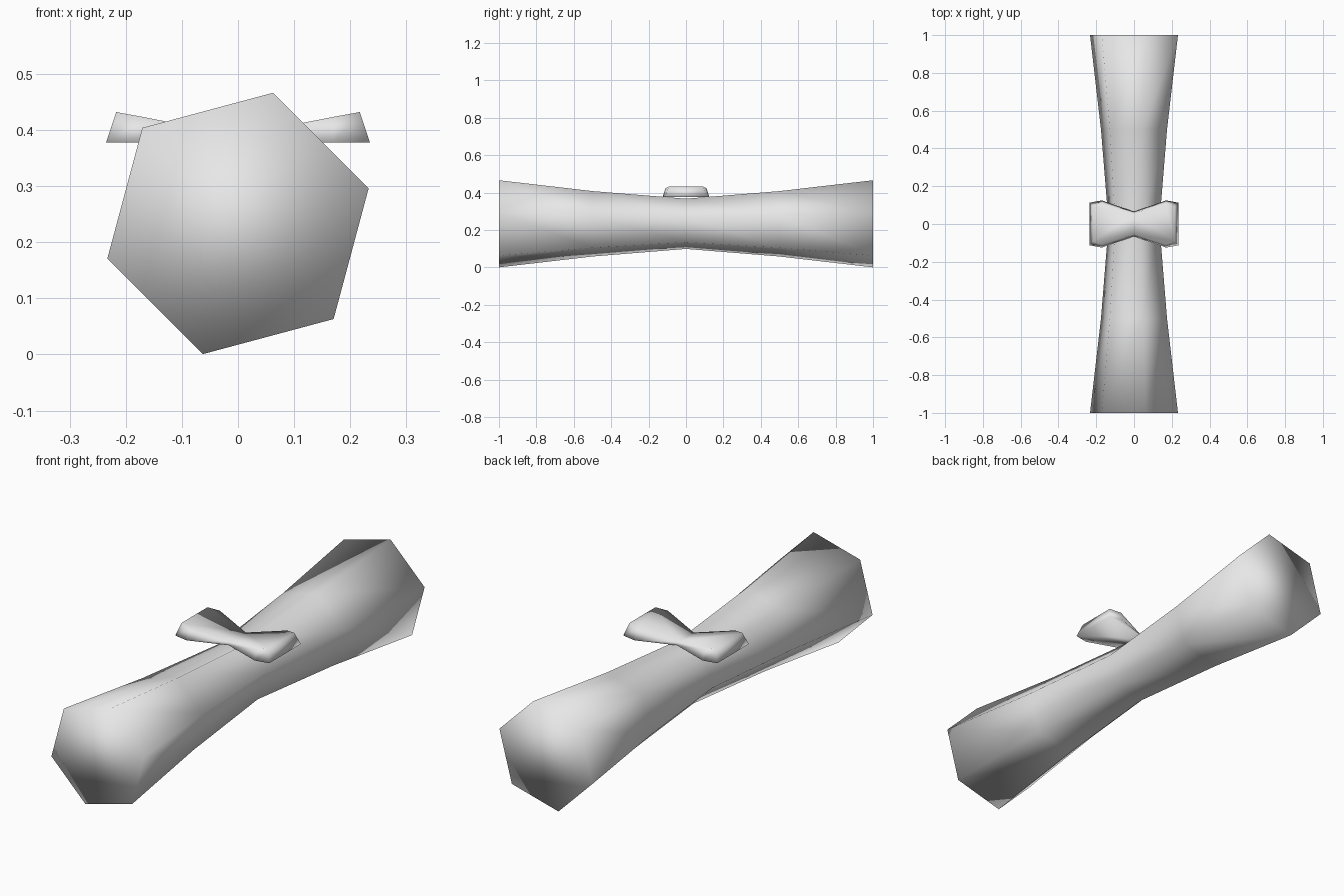
import bpy, math

cube = bpy.data.objects.get("Cube")
if cube:
    bpy.data.objects.remove(cube, do_unlink=True)

# One plain grey
grey = bpy.data.materials.new("plain_grey")
grey.use_nodes = True
colour = (0.8, 0.8, 0.8, 1)
grey.diffuse_color = colour
grey.node_tree.nodes["Principled BSDF"].inputs["Base Color"].default_value = colour


def loft(name, rings):
    """Skin equal closed rings, cap both ends, and shade smooth."""
    n = len(rings[0])
    verts = [p for ring in rings for p in ring]
    faces = [tuple(reversed(range(n)))]
    for r in range(len(rings) - 1):
        for i in range(n):
            j = (i + 1) % n
            faces.append((r * n + i, r * n + j, (r + 1) * n + j, (r + 1) * n + i))
    faces.append(tuple(range((len(rings) - 1) * n, len(rings) * n)))
    mesh = bpy.data.meshes.new(name)
    mesh.from_pydata(verts, [], faces)
    mesh.materials.append(grey)
    mesh.shade_smooth()
    obj = bpy.data.objects.new(name, mesh)
    bpy.context.collection.objects.link(obj)
    return obj


# Waisted six-sided body along y
def hexagon(y, radius):
    angles = [math.radians(75 - 60 * i) for i in range(6)]
    return [(radius * math.cos(a), y, 0.2335 + radius * math.sin(a)) for a in angles]


loft("body", [hexagon(y, r) for y, r in
              ((-1, 0.241), (-0.5, 0.181), (0, 0.139), (0.5, 0.181), (1, 0.241))])


# Bow on top: a flat outline with sloping sides, pinched in the middle
def bow_ring(quarter):
    (cx, cy, cz), mid, end = quarter
    right_front = [(x, -y, z) for x, y, z in (mid, end)]
    right_back = [end, mid]
    left_back = [(-x, y, z) for x, y, z in (mid, end)]
    left_front = [(-x, -y, z) for x, y, z in (end, mid)]
    return ([(cx, -cy, cz)] + right_front + right_back
            + [(cx, cy, cz)] + left_back + left_front)


bow_base = [(0, 0.065, 0.378), (0.17, 0.125, 0.378), (0.235, 0.113, 0.378)]
bow_top = [(0, 0.055, 0.39), (0.168, 0.11, 0.423), (0.217, 0.092, 0.432)]
bow = loft("bow", [bow_ring(bow_base), bow_ring(bow_top)])
